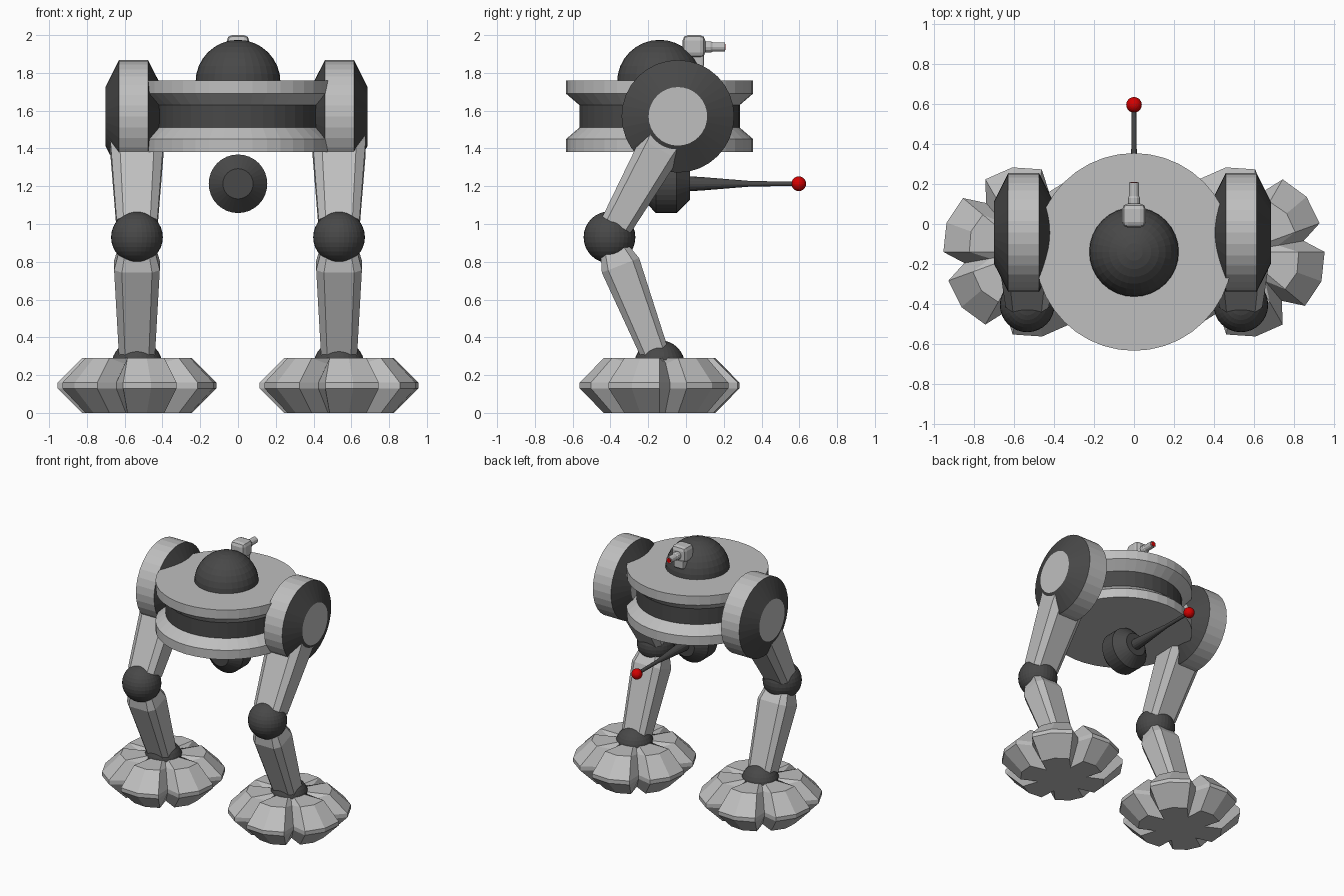
import bpy, bmesh, math
from mathutils import Vector, Matrix

if "Cube" in bpy.data.objects:
    bpy.data.objects.remove(bpy.data.objects["Cube"])


def material(name, rgb):
    m = bpy.data.materials.new(name)
    m.diffuse_color = (*rgb, 1)
    m.use_nodes = True
    m.node_tree.nodes["Principled BSDF"].inputs["Base Color"].default_value = m.diffuse_color
    return m


LIGHT = material("light grey", (0.52, 0.52, 0.52))
DARK = material("dark grey", (0.065, 0.065, 0.065))
RED = material("signal red", (0.65, 0.0, 0.0))
AXES = {'z': Matrix(), 'x': Matrix.Rotation(math.pi / 2, 4, 'Y'),
        'y': Matrix.Rotation(-math.pi / 2, 4, 'X')}


def finish(name, bm, mats, smooth=False):
    bmesh.ops.recalc_face_normals(bm, faces=bm.faces)
    me = bpy.data.meshes.new(name)
    bm.to_mesh(me)
    bm.free()
    for m in mats:
        me.materials.append(m)
    for p in me.polygons:
        p.use_smooth = smooth
    ob = bpy.data.objects.new(name, me)
    bpy.context.collection.objects.link(ob)
    return ob


def loft(name, rings, mats, bands=None):
    """Skin closed rings of points, cap both ends; bands = material per band."""
    bm = bmesh.new()
    vs = [[bm.verts.new(p) for p in r] for r in rings]
    n = len(vs[0])
    for k, (a, b) in enumerate(zip(vs, vs[1:])):
        for i in range(n):
            j = (i + 1) % n
            f = bm.faces.new((a[i], a[j], b[j], b[i]))
            f.material_index = bands[k] if bands else 0
    bm.faces.new(vs[0])
    bm.faces.new(vs[-1])
    return finish(name, bm, mats)


def lathe(name, profile, loc, axis, mats, bands=None, n=32):
    """Turn a profile of (radius, height) about an axis."""
    rings = [[AXES[axis] @ Vector((r * math.cos(math.tau * i / n), r * math.sin(math.tau * i / n), h))
              + Vector(loc) for i in range(n)] for r, h in profile]
    return loft(name, rings, mats, bands)


def ball(name, loc, r, mat, u=32, v=16):
    bm = bmesh.new()
    bmesh.ops.create_uvsphere(bm, u_segments=u, v_segments=v, radius=r, matrix=Matrix.Translation(loc))
    return finish(name, bm, [mat])


def box(name, loc, size, bevel):
    bm = bmesh.new()
    bmesh.ops.create_cube(bm, size=1, matrix=Matrix.Translation(loc) @ Matrix.Diagonal((*size, 1)))
    bmesh.ops.bevel(bm, geom=bm.edges[:], offset=bevel, segments=2, profile=0.5, affect='EDGES')
    return finish(name, bm, [LIGHT])


def limb(name, x, start, end, stations):
    """Eight-sided tapering limb in the y-z plane; stations = (distance, half x, half depth)."""
    a, b = Vector((x, *start)), Vector((x, *end))
    d = (b - a).normalized()
    side, depth = Vector((1, 0, 0)), Vector((0, d.z, -d.y))
    c = 0.66
    section = [(1, c), (c, 1), (-c, 1), (-1, c), (-1, -c), (-c, -1), (c, -1), (1, -c)]
    rings = [[a + d * t + side * (u * hx) + depth * (v * hd) for u, v in section]
             for t, hx, hd in stations]
    return loft(name, rings, [LIGHT])


def foot(name, loc):
    """Six faceted lobes: tip, two shoulders and a valley per lobe."""
    # (height, tip radius, shoulder radius, valley radius, valley drop)
    levels = [(0, 0.30, 0.29, 0.17, 0), (0.13, 0.43, 0.42, 0.32, 0),
              (0.16, 0.43, 0.42, 0.32, 0), (0.29, 0.30, 0.29, 0.19, 0.03),
              (0.29, 0.10, 0.10, 0.10, 0)]
    rings = []
    for z, tip, shoulder, valley, drop in levels:
        ring = []
        for k in range(6):
            for da, r, dz in ((-30, valley, drop), (-20, shoulder, 0), (0, tip, 0), (20, shoulder, 0)):
                a = math.radians(40 + 60 * k + da)
                ring.append(Vector(loc) + Vector((r * math.cos(a), r * math.sin(a), z - dz)))
        rings.append(ring)
    return loft(name, rings, [LIGHT])


# Disc body with a dark recessed waist, and the dome
lathe("body_disc", [(0.495, 1.38), (0.495, 1.45), (0.425, 1.51), (0.425, 1.63), (0.495, 1.69), (0.495, 1.76)],
      (0, -0.14, 0), 'z', [LIGHT, DARK], [0, 0, 1, 0, 0], 40)
ball("dome", (0, -0.14, 1.75), 0.225, DARK)

# Legs
HIP, KNEE, ANKLE = (-0.043, 1.57), (-0.405, 0.93), (-0.14, 0.25)
for s, side in ((-1, "left"), (1, "right")):
    x = 0.535 * s
    lathe(side + "_hip", [(0.155, -0.149), (0.298, -0.077), (0.298, 0.077), (0.155, 0.149)],
          (0.545 * s - 0.008, *HIP), 'x', [LIGHT, DARK], [1, 0, 1])
    limb(side + "_thigh", x, HIP, KNEE, [(0, 0.143, 0.145), (0.2, 0.14, 0.115), (0.66, 0.108, 0.086)])
    ball(side + "_knee", (x, *KNEE), 0.137, DARK)
    limb(side + "_shin", x, KNEE, ANKLE, [(0.08, 0.1, 0.08), (0.16, 0.121, 0.106), (0.66, 0.095, 0.075)])
    ball(side + "_ankle", (x, *ANKLE), 0.135, DARK)
    foot(side + "_foot", (x, -0.14, 0))

# Gun slung below the body
lathe("gun_housing", [(0.08, -0.23), (0.155, -0.16), (0.155, -0.05), (0.085, 0.02)],
      (0, 0, 1.213), 'y', [DARK], n=32)
lathe("gun_barrel", [(0.04, 0.0), (0.036, 0.08), (0.014, 0.35), (0.012, 0.58)], (0, 0, 1.213), 'y', [DARK], n=16)
ball("gun_tip", (0, 0.597, 1.213), 0.039, RED, 24, 12)

# Small sensor turret on the dome
box("sensor_stem", (0, 0.055, 1.88), (0.08, 0.08, 0.1), 0.012)
box("sensor_head", (0, 0.042, 1.94), (0.118, 0.12, 0.12), 0.028)
lathe("sensor_barrel", [(0.03, 0.08), (0.03, 0.13), (0.025, 0.14), (0.025, 0.207)], (0, 0, 1.937), 'y', [LIGHT], n=12)
lathe("sensor_lens", [(0.017, 0.2), (0.017, 0.21)], (0, 0, 1.937), 'y', [RED], n=12)
